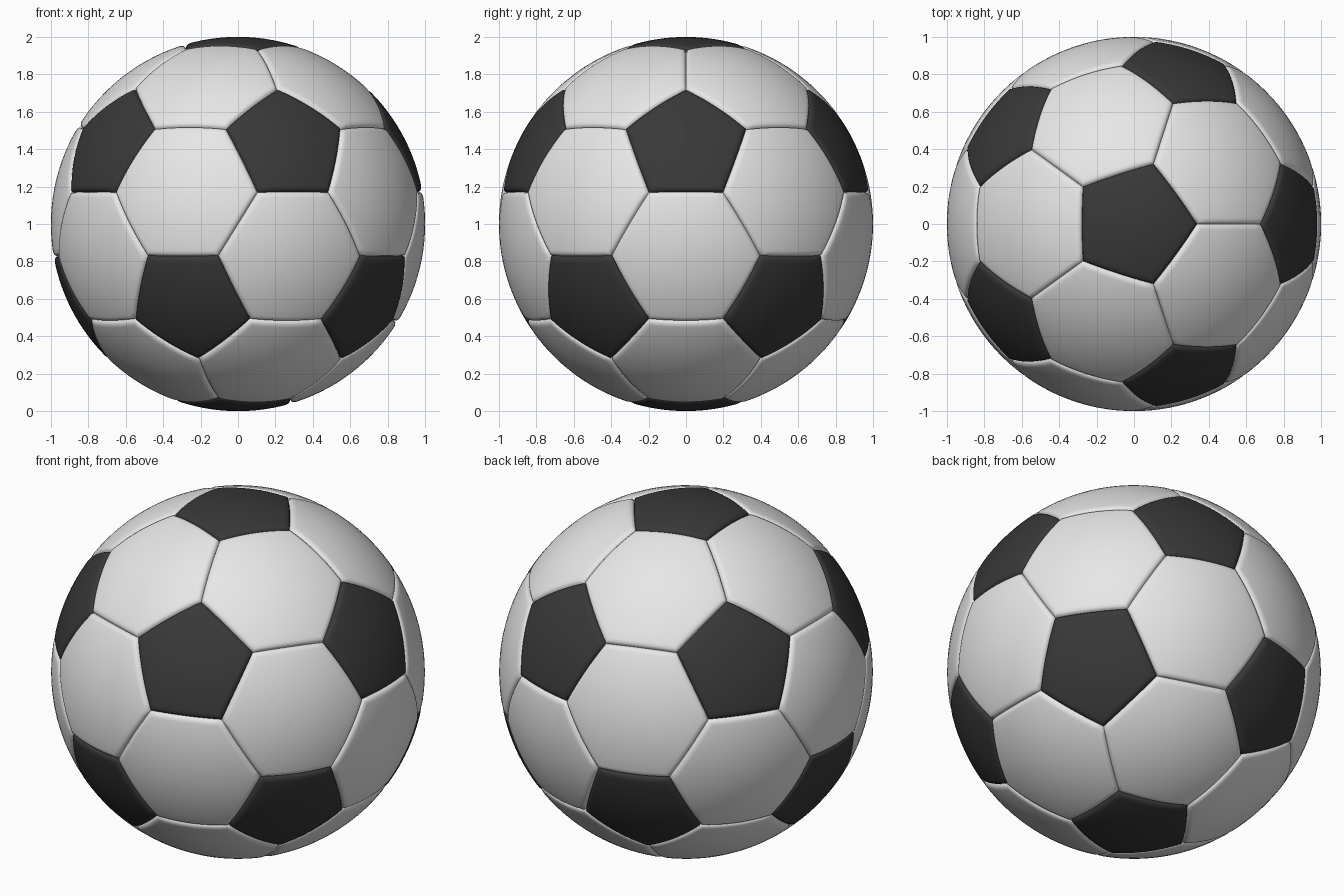
import bpy
import bmesh
import math
from itertools import combinations
from mathutils import Vector

cube = bpy.data.objects.get("Cube")
if cube:
    bpy.data.objects.remove(cube, do_unlink=True)

RADIUS = 1.0
EDGE_STEPS = 10          # segments along each panel edge
SEAM_DEPTH = 0.02        # how far the panel edges dip
SHOULDER = 0.03          # width of the rounded panel edge
CENTRE = Vector((0, 0, RADIUS))


def make_material(name, value):
    mat = bpy.data.materials.new(name)
    mat.use_nodes = True
    colour = (value, value, value, 1)
    mat.diffuse_color = colour
    mat.node_tree.nodes["Principled BSDF"].inputs["Base Color"].default_value = colour
    return mat


def sort_around(centre, points):
    """Order points counter-clockwise as seen from outside."""
    u = centre.orthogonal().normalized()
    v = centre.cross(u)
    return sorted(points, key=lambda p: math.atan2(p.dot(v), p.dot(u)))


def add_panel(bm, centre, corners):
    """Domed panel whose rim rolls down into the seam."""
    corners = sort_around(centre, corners)
    rim = []
    for a, b in zip(corners, corners[1:] + corners[:1]):
        rim += [a.lerp(b, i / EDGE_STEPS) for i in range(EDGE_STEPS)]
    flat_centre = sum(corners, Vector()) / len(corners)
    apothem = (corners[0].lerp(corners[1], 0.5) - flat_centre).length

    # Rolled edge first, then evenly spaced rings towards the middle
    rings = []
    for k in range(6):
        s = k / 5
        drop = SEAM_DEPTH * (1 - math.sqrt(1 - (1 - s) ** 2))
        rings.append((1 - SHOULDER * s / apothem, RADIUS - drop))
    inner = rings[-1][0]
    rings += [(inner * k / 7, RADIUS) for k in range(6, 0, -1)]

    previous = None
    for t, radius in rings:
        ring = [bm.verts.new(CENTRE + flat_centre.lerp(p, t).normalized() * radius)
                for p in rim]
        n = len(ring)
        if previous:
            for i in range(n):
                j = (i + 1) % n
                bm.faces.new((previous[i], previous[j], ring[j], ring[i]))
        previous = ring
    middle = bm.verts.new(CENTRE + centre * RADIUS)
    for i in range(n):
        bm.faces.new((previous[i], previous[(i + 1) % n], middle))


def build_panels(name, panels, mat):
    bm = bmesh.new()
    for centre, corners in panels:
        add_panel(bm, centre, corners)
    for face in bm.faces:
        face.smooth = True
    mesh = bpy.data.meshes.new(name)
    bm.to_mesh(mesh)
    bm.free()
    mesh.materials.append(mat)
    obj = bpy.data.objects.new(name, mesh)
    bpy.context.collection.objects.link(obj)


# Icosahedron directions: two poles and two staggered rings
h = 1 / math.sqrt(5)
dirs = [Vector((0, 0, 1)), Vector((0, 0, -1))]
for k in range(10):
    angle = math.radians(36 * k)
    z = h if k % 2 == 0 else -h
    dirs.append(Vector((2 * h * math.cos(angle), 2 * h * math.sin(angle), z)))


def adjacent(a, b):
    return 0 < a.dot(b) < 0.9


# Cut a third off each edge: pentagons at the points, hexagons on the faces
pentagons = [(a, [a.lerp(b, 1 / 3) for b in dirs if adjacent(a, b)]) for a in dirs]
hexagons = []
for tri in combinations(dirs, 3):
    if all(adjacent(a, b) for a, b in combinations(tri, 2)):
        corners = [a.lerp(b, 1 / 3) for a in tri for b in tri if a is not b]
        hexagons.append((sum(tri, Vector()).normalized(), corners))

build_panels("black_pentagon_panels", pentagons, make_material("black leather", 0.04))
build_panels("white_hexagon_panels", hexagons, make_material("white leather", 0.8))
